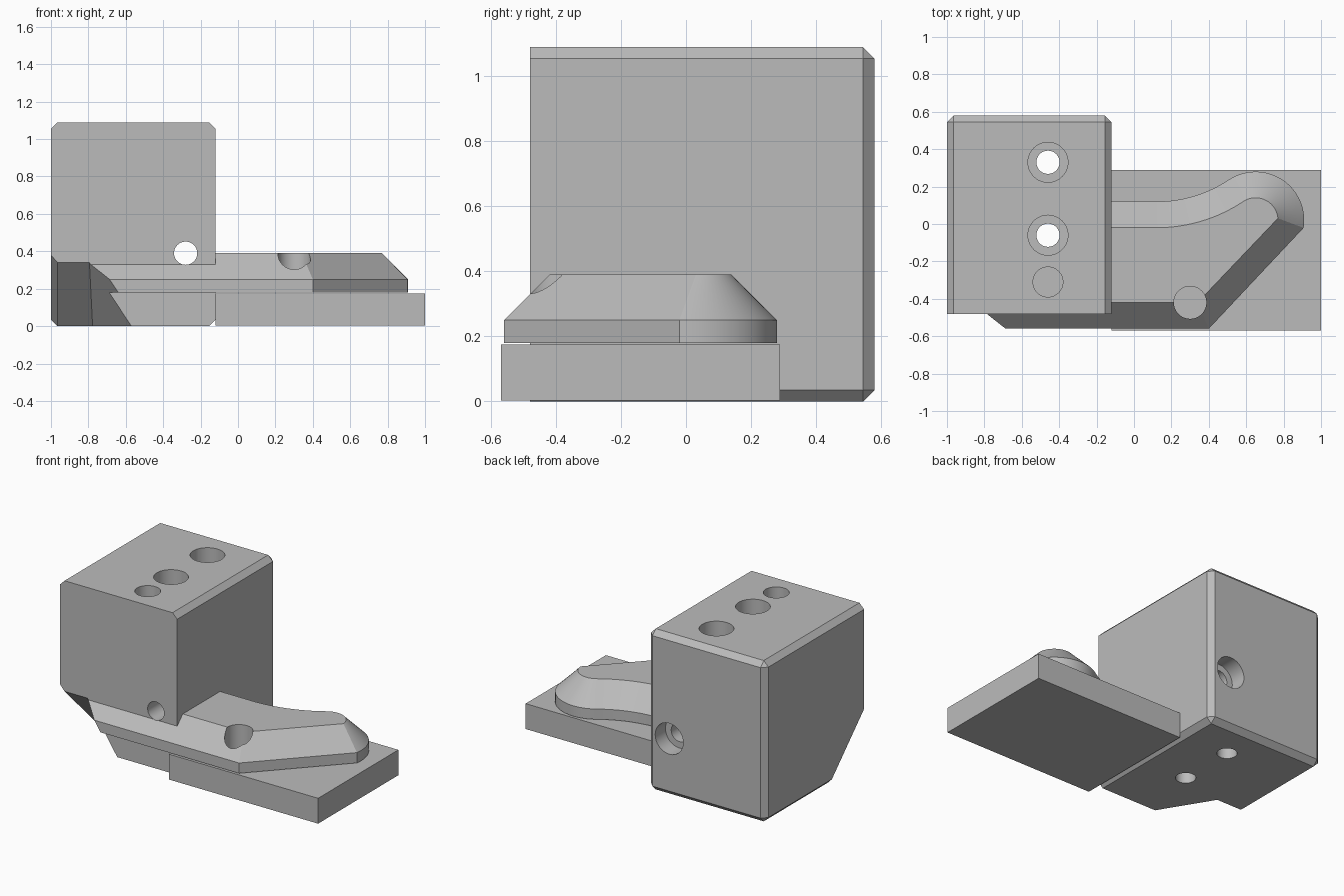
import bpy, bmesh, math
from mathutils import Vector

if "Cube" in bpy.data.objects:
    bpy.data.objects.remove(bpy.data.objects["Cube"], do_unlink=True)

grey = bpy.data.materials.new("plain grey")
grey.use_nodes = True
grey.diffuse_color = (0.5, 0.5, 0.5, 1)
grey.node_tree.nodes["Principled BSDF"].inputs["Base Color"].default_value = (0.5, 0.5, 0.5, 1)


def make_object(name, bm):
    bmesh.ops.recalc_face_normals(bm, faces=bm.faces)
    mesh = bpy.data.meshes.new(name)
    bm.to_mesh(mesh)
    bm.free()
    mesh.materials.append(grey)
    obj = bpy.data.objects.new(name, mesh)
    bpy.context.collection.objects.link(obj)
    return obj


def box(low, high):
    bm = bmesh.new()
    bmesh.ops.create_cube(bm, size=1)
    low, high = Vector(low), Vector(high)
    for v in bm.verts:
        v.co = (low + high) / 2 + v.co * (high - low)
    return bm


def keep_side(bm, point, normal):
    """Cut with a plane, keep the side the normal points to, and cap it."""
    geom = bm.verts[:] + bm.edges[:] + bm.faces[:]
    cut = bmesh.ops.bisect_plane(bm, geom=geom, plane_co=point, plane_no=normal, clear_inner=True)
    edges = [e for e in cut["geom_cut"] if isinstance(e, bmesh.types.BMEdge)]
    bmesh.ops.holes_fill(bm, edges=edges)


def combine(target, tool, operation):
    tool.hide_render = True
    mod = target.modifiers.new(operation.lower(), "BOOLEAN")
    mod.operation, mod.object, mod.solver = operation, tool, "EXACT"
    bpy.context.view_layer.objects.active = target
    bpy.ops.object.modifier_apply(modifier=mod.name)
    bpy.data.objects.remove(tool, do_unlink=True)


def drill(target, start, end, radius):
    """Remove a round hole running from start to end."""
    start, end = Vector(start), Vector(end)
    bm = bmesh.new()
    bmesh.ops.create_cone(bm, cap_ends=True, segments=48, radius1=radius, radius2=radius,
                          depth=(end - start).length)
    turn = (end - start).to_track_quat("Z", "Y")
    for v in bm.verts:
        v.co = turn @ v.co + (start + end) / 2
    combine(target, make_object("hole_cutter", bm), "DIFFERENCE")


def arc(cx, cy, radius, first, last, steps):
    angles = [math.radians(first + (last - first) * i / steps) for i in range(steps + 1)]
    return [(cx + radius * math.cos(a), cy + radius * math.sin(a)) for a in angles]


def arm_outline(inset, corner_x, first_angle):
    """Plan of the arm: straight front, diagonal, round tip, S-curve back."""
    front, tip, sweep = -0.56 + inset, 0.26 - inset, 0.698 + inset
    join = 123.6
    points = [(-0.9, front), (corner_x, front)]
    points += arc(0.65, 0.02, tip, first_angle, join, 28)
    points += arc(0.12, 0.818, sweep, join - 180, -90, 16)[1:]
    return points + [(-0.9, 0.12 - inset)]


# Mounting block with chamfered long edges and back edges
bm = box((-1, -0.48, 0), (-0.12, 0.58, 1.09))
edges = [e for e in bm.edges
         if all(v.co.y > 0 for v in e.verts) or abs(e.verts[0].co.y - e.verts[1].co.y) > 0.5]
bmesh.ops.bevel(bm, geom=edges, offset=0.035, offset_type="OFFSET", segments=1, affect="EDGES")
keep_side(bm, (-0.965, -0.14, 0), (1.14, 1, 1))
body = make_object("block_with_arm", bm)

# Arm with an upright rim and a sloped shoulder
bm = bmesh.new()
wide, narrow = arm_outline(0, 0.40, -9), arm_outline(0.14, 0.34, 5)
layers = [[bm.verts.new((x, y, z)) for x, y in plan]
          for plan, z in ((wide, 0.18), (wide, 0.25), (narrow, 0.39))]
count = len(wide)
for lower, upper in zip(layers, layers[1:]):
    for i in range(count):
        j = (i + 1) % count
        bm.faces.new((lower[i], lower[j], upper[j], upper[i]))
bm.faces.new(layers[0][::-1])
bm.faces.new(layers[-1])
combine(body, make_object("arm", bm), "UNION")

# Two-plane relief under the front right corner
bm = box((-1.4, -0.9, -0.3), (-0.1, 0.5, 0.9))
keep_side(bm, (0, -0.14, 0), (0, -1, -1))
keep_side(bm, (-0.57, -0.48, 0), (-1, -0.61, -0.66))
combine(body, make_object("relief_cutter", bm), "DIFFERENCE")

# Counterbored bolt holes from front to back
for x in (-0.84, -0.28):
    for z in (0.39, 0.92):
        drill(body, (x, -0.49, z), (x, 0.7, z), 0.062)
        drill(body, (x, 0.47, z), (x, 0.7, z), 0.105)

# Vertical holes in the block: two counterbored, one blind
for y in (0.33, -0.06):
    drill(body, (-0.46, y, -0.1), (-0.46, y, 1.2), 0.062)
    drill(body, (-0.46, y, 0.75), (-0.46, y, 1.2), 0.107)
drill(body, (-0.46, -0.31, 0.75), (-0.46, -0.31, 1.2), 0.08)

# Base plate just below the arm
plate = make_object("base_plate", box((-0.12, -0.57, 0.003), (1, 0.29, 0.175)))

# Matching holes through arm and plate
for x, y in ((0.65, 0.02), (0.30, -0.42)):
    drill(body, (x, y, 0.1), (x, y, 0.6), 0.087)
    drill(plate, (x, y, -0.1), (x, y, 0.3), 0.084)

# Smooth the round walls, keep the machined edges sharp
for obj in (body, plate):
    bpy.ops.object.select_all(action="DESELECT")
    obj.select_set(True)
    bpy.context.view_layer.objects.active = obj
    bpy.ops.object.shade_smooth_by_angle(angle=math.radians(25))
